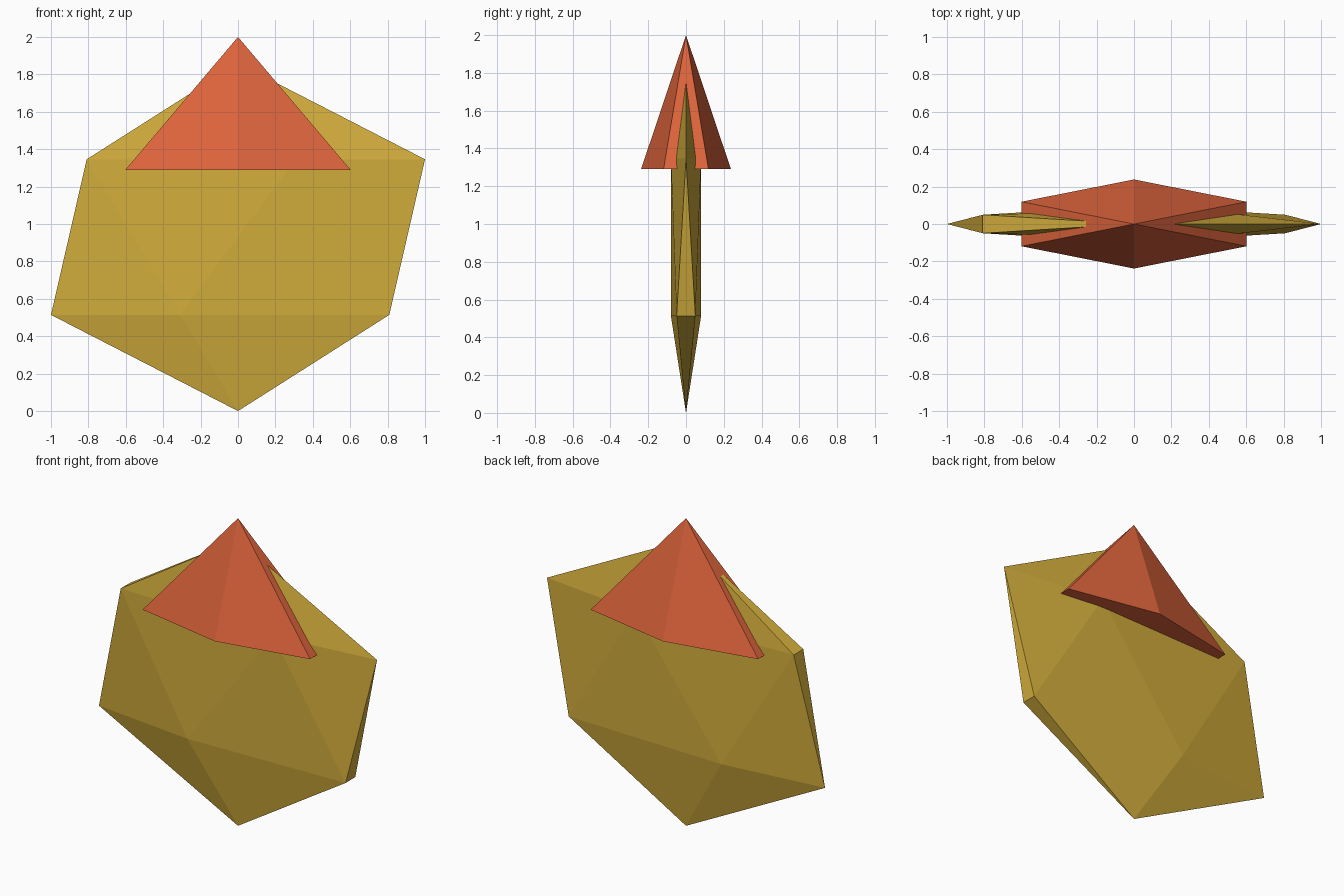
import bpy

cube = bpy.data.objects.get("Cube")
if cube:
    bpy.data.objects.remove(cube, do_unlink=True)


def make_material(name, color):
    mat = bpy.data.materials.new(name)
    mat.use_nodes = True
    mat.diffuse_color = (*color, 1)
    bsdf = next(n for n in mat.node_tree.nodes if n.type == 'BSDF_PRINCIPLED')
    bsdf.inputs["Base Color"].default_value = (*color, 1)
    return mat


def finish(name, scale, mat):
    obj = bpy.context.object
    obj.name = name
    obj.scale = scale
    bpy.ops.object.transform_apply(location=False, rotation=False, scale=True)
    obj.data.materials.append(mat)
    bpy.ops.object.shade_flat()
    return obj


gold = make_material("gold", (0.65, 0.42, 0.045))
orange_red = make_material("orange red", (0.73, 0.127, 0.045))

# Flattened icosahedron body, widened so the ring points reach x = -1 and 1
bpy.ops.mesh.primitive_ico_sphere_add(subdivisions=1, radius=1, location=(0, 0, 0.93))
finish("body", (1.118, 0.094, 0.93), gold)

# Six-sided cap, flattened front to back, with a closed base
bpy.ops.mesh.primitive_cone_add(vertices=6, radius1=1, radius2=0, depth=0.71,
                                location=(0, 0, 1.645))
finish("cap", (0.695, 0.238, 1), orange_red)
